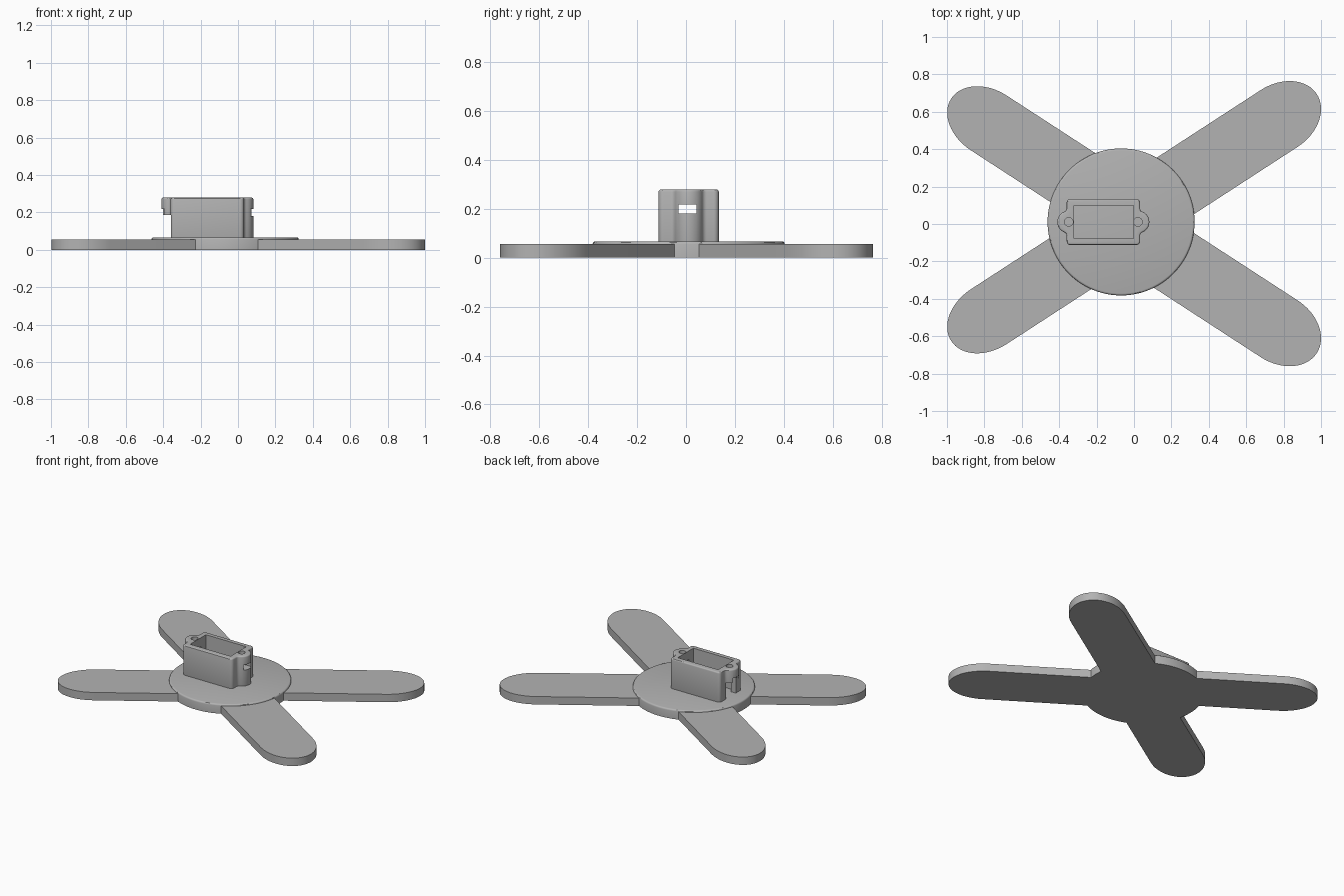
import bpy, math
from math import cos, sin, pi, radians

if "Cube" in bpy.data.objects:
    bpy.data.objects.remove(bpy.data.objects["Cube"])

grey = bpy.data.materials.new("light_grey")
grey.diffuse_color = (0.45, 0.45, 0.45, 1)
grey.use_nodes = True
grey.node_tree.nodes["Principled BSDF"].inputs["Base Color"].default_value = grey.diffuse_color


def prism(name, outline, z0, z1):
    """Extrude a counter-clockwise outline from z0 to z1."""
    n = len(outline)
    verts = [(x, y, z) for z in (z0, z1) for x, y in outline]
    faces = [list(range(n))[::-1], list(range(n, 2 * n))]
    faces += [(i, (i + 1) % n, n + (i + 1) % n, n + i) for i in range(n)]
    mesh = bpy.data.meshes.new(name)
    mesh.from_pydata(verts, [], faces)
    mesh.materials.append(grey)
    ob = bpy.data.objects.new(name, mesh)
    bpy.context.collection.objects.link(ob)
    return ob


def arc(cx, cy, r, a0, a1, n):
    return [(cx + r * cos(a0 + (a1 - a0) * i / n), cy + r * sin(a0 + (a1 - a0) * i / n))
            for i in range(n + 1)]


def rect(x0, x1, y0, y1):
    return [(x0, y0), (x1, y0), (x1, y1), (x0, y1)]


def bevel(ob, width):
    m = ob.modifiers.new("rounded_edge", 'BEVEL')
    m.width, m.segments, m.limit_method, m.angle_limit = width, 3, 'ANGLE', radians(50)


def finish(ob):
    bpy.ops.object.select_all(action='DESELECT')
    ob.select_set(True)
    bpy.context.view_layer.objects.active = ob
    if ob.modifiers:
        bpy.ops.object.convert(target='MESH')
    bpy.ops.object.shade_smooth_by_angle(angle=radians(30))


# Four flat arms with elliptical tips: tip centre, heading, half width, length
def arm(name, tx, ty, heading, half, length):
    a = radians(heading)
    local = [(-length, half), (-length, -half)]
    local += [(0.24 * cos(t), half * sin(t)) for t in [-pi / 2 + pi * i / 32 for i in range(33)]]
    pts = [(tx + u * cos(a) - v * sin(a), ty + u * sin(a) + v * cos(a)) for u, v in local]
    finish(prism(name, pts, 0, 0.056))


arm("back_right_arm", 0.776, 0.564, 33, 0.181, 0.85)
arm("front_right_arm", 0.776, -0.56, -33, 0.181, 0.85)
arm("back_left_arm", -0.776, 0.54, 147, 0.175, 0.72)
arm("front_left_arm", -0.776, -0.495, -147, 0.175, 0.72)

# Round hub with a softened top edge
hub = prism("hub_disc", arc(-0.069, 0.011, 0.393, 0, 2 * pi, 96)[:-1], 0, 0.067)
for v in hub.data.vertices:          # only the top rim is rounded
    v.select = False
m = hub.modifiers.new("rounded_edge", 'BEVEL')
m.width, m.segments, m.limit_method = 0.011, 3, 'WEIGHT'
weights = hub.data.attributes.new("bevel_weight_edge", 'FLOAT', 'EDGE')
for e in hub.data.edges:
    if all(hub.data.vertices[i].co.z > 0.06 for i in e.vertices):
        weights.data[e.index].value = 1.0
finish(hub)

# Socket housing outline: rounded rectangle with a filleted ear at each end
CX, CY = -0.164, 0.011
f = 0.02
fy = math.sqrt((0.06 + f) ** 2 - 0.03 ** 2)
t = math.atan2(fy, 0.03)
quarter = arc(0.186, 0, 0.06, 0, t, 8)
quarter += arc(0.196 + f, fy, f, t + pi, pi, 4)[1:]
quarter += arc(0.176, 0.103, 0.02, 0, pi / 2, 5)
half = quarter + [(-x, y) for x, y in quarter[::-1]]
full = half + [(x, -y) for x, y in half[::-1][1:-1]]
housing = prism("socket_housing", [(CX + x, CY + y) for x, y in full], 0.045, 0.279)
bevel(housing, 0.009)

# Cutters: pocket, screw holes, cross slot, left ear relief and cable opening
cutters = [
    prism("pocket_cutter", rect(-0.322, -0.004, -0.077, 0.099), 0.06, 0.4),
    prism("slot_cutter", rect(-0.6, 0.3, -0.03, 0.043), 0.18, 0.218),
    prism("ear_relief_cutter", rect(-0.6, -0.3595, -0.3, 0.3), 0.06, 0.187),
    prism("cable_cutter", rect(-0.5, -0.25, -0.045, 0.067), 0.06, 0.187),
]
for x in (-0.349, 0.021):
    cutters.append(prism("screw_hole_cutter", arc(x, CY, 0.023, 0, 2 * pi, 24)[:-1], 0.19, 0.4))
for c in cutters:
    c.hide_render = True
    m = housing.modifiers.new("cut", 'BOOLEAN')
    m.operation, m.solver, m.object = 'DIFFERENCE', 'EXACT', c
finish(housing)
for c in cutters:
    bpy.data.objects.remove(c)
